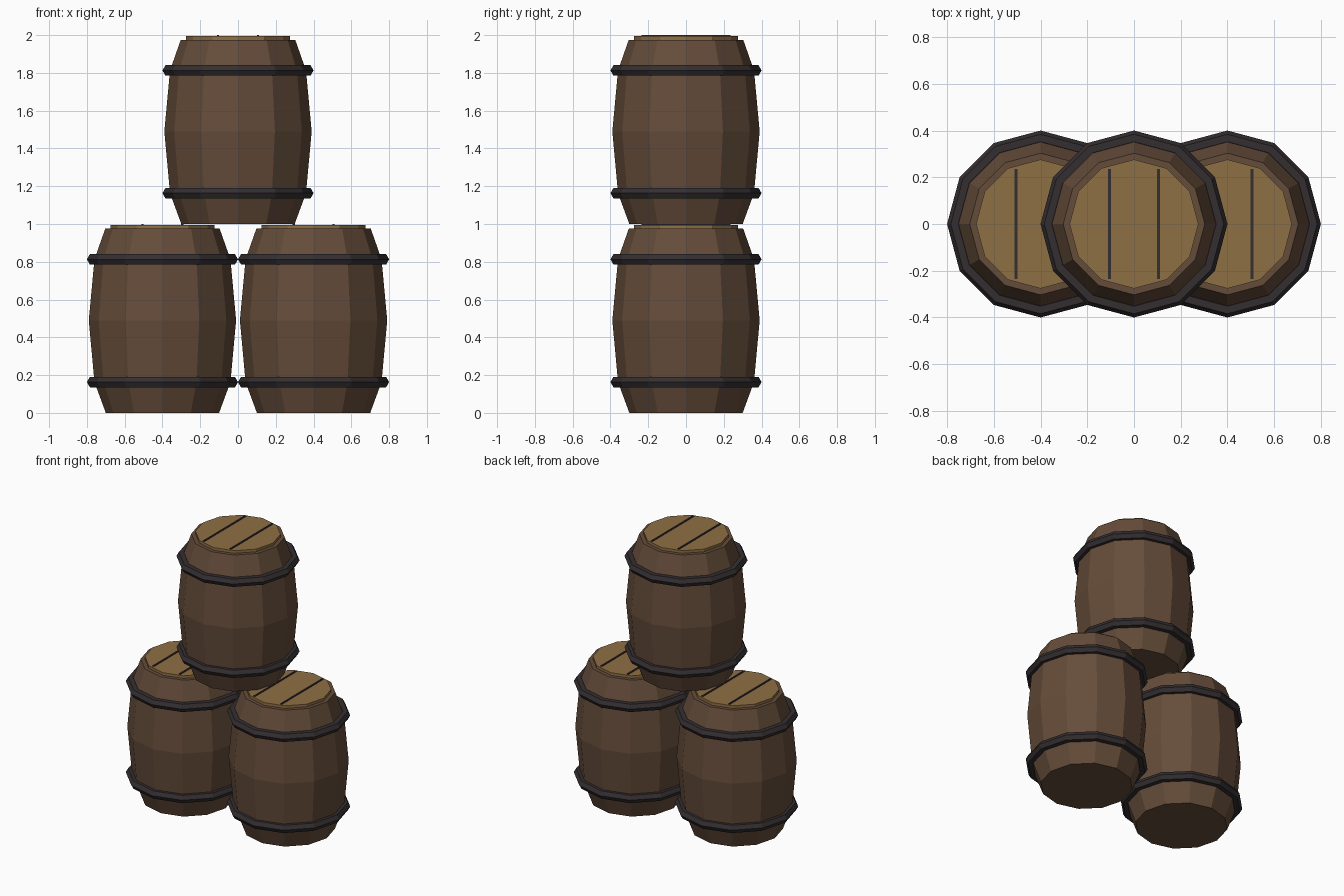
import bpy, bmesh
from math import cos, sin, pi

SIDES = 12

cube = bpy.data.objects.get("Cube")
if cube:
    bpy.data.objects.remove(cube)


def material(name, rgb):
    mat = bpy.data.materials.new(name)
    mat.use_nodes = True
    color = (*rgb, 1)
    mat.diffuse_color = color
    mat.node_tree.nodes["Principled BSDF"].inputs["Base Color"].default_value = color
    return mat


stave_wood = material("dark_brown_wood", (0.13, 0.073, 0.042))
lid_wood = material("tan_wood", (0.275, 0.16, 0.06))
iron = material("dark_iron", (0.034, 0.027, 0.030))


def finish(name, bm, mat, location):
    bmesh.ops.recalc_face_normals(bm, faces=bm.faces)
    mesh = bpy.data.meshes.new(name)
    bm.to_mesh(mesh)
    bm.free()
    mesh.materials.append(mat)
    obj = bpy.data.objects.new(name, mesh)
    obj.location = location
    bpy.context.collection.objects.link(obj)


def lathe(name, profile, mat, location, ring=False):
    """Turn (radius, height) points round z; ring closes the section, else caps the ends."""
    bm = bmesh.new()
    loops = [[bm.verts.new((r * cos(2 * pi * i / SIDES), r * sin(2 * pi * i / SIDES), z))
              for i in range(SIDES)] for r, z in profile]
    pairs = list(zip(loops, loops[1:]))
    if ring:
        pairs.append((loops[-1], loops[0]))
    else:
        bm.faces.new(loops[0])
        bm.faces.new(loops[-1])
    for low, high in pairs:
        for i in range(SIDES):
            j = (i + 1) % SIDES
            bm.faces.new((low[i], low[j], high[j], high[i]))
    finish(name, bm, mat, location)


def box(name, size, mat, location):
    bm = bmesh.new()
    bmesh.ops.create_cube(bm, size=1)
    bmesh.ops.scale(bm, vec=size, verts=bm.verts)
    finish(name, bm, mat, location)


def barrel(label, x, z):
    # Bulging staves
    lathe(label + "_staves",
          [(0.30, 0), (0.36, 0.163), (0.39, 0.49), (0.36, 0.813), (0.303, 0.975)],
          stave_wood, (x, 0, z))
    # Raised lid
    lathe(label + "_lid", [(0.276, 0.96), (0.276, 0.994)], lid_wood, (x, 0, z))
    # Hexagonal-section hoops
    section = [(0.368 + 0.032 * cos(k * pi / 3), 0.032 * sin(k * pi / 3)) for k in range(6)]
    for part, height in (("lower", 0.163), ("upper", 0.813)):
        lathe(f"{label}_{part}_hoop", section, iron, (x, 0, z + height), ring=True)
    # Dark seams between the lid planks
    for part, side in (("left", 1), ("right", -1)):
        box(f"{label}_{part}_lid_seam", (0.011, 0.472, 0.009), iron,
            (x + side * 0.105, 0, z + 0.9955))


barrel("left_barrel", 0.4, 0)
barrel("right_barrel", -0.4, 0)
barrel("top_barrel", 0, 1)
